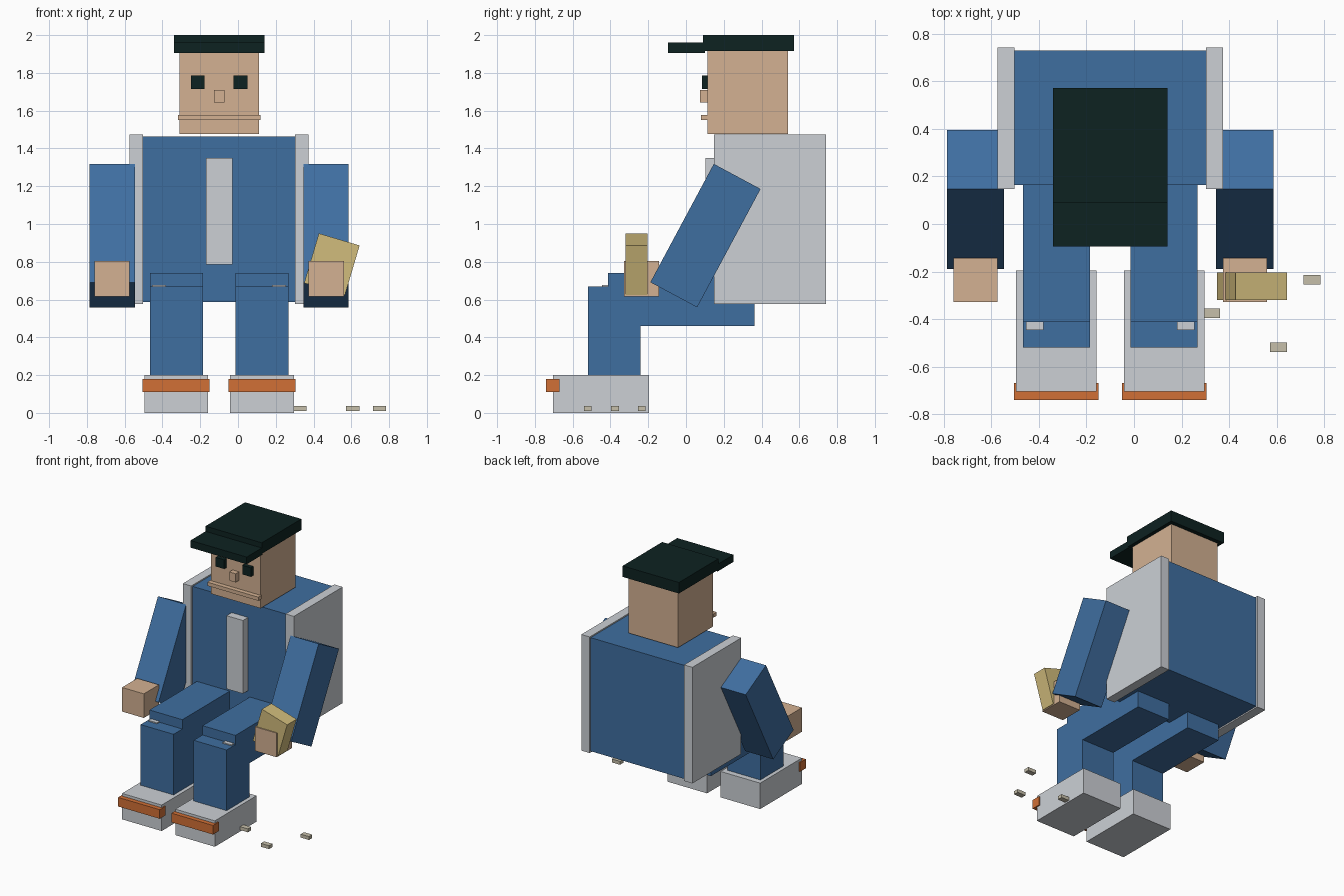
import bpy, math

if "Cube" in bpy.data.objects:
    bpy.data.objects.remove(bpy.data.objects["Cube"])


def lin(c):
    c /= 255
    return c / 12.92 if c <= 0.04045 else ((c + 0.055) / 1.055) ** 2.4


def mat(name, r, g, b):
    m = bpy.data.materials.new(name)
    m.diffuse_color = (lin(r), lin(g), lin(b), 1)
    m.use_nodes = True
    m.node_tree.nodes["Principled BSDF"].inputs["Base Color"].default_value = m.diffuse_color
    return m


BLUE = mat("denim blue", 63, 110, 160)
SKIN = mat("skin", 211, 177, 146)
GREY = mat("light grey", 204, 208, 213)
DARK = mat("dark green black", 13, 34, 33)
ORANGE = mat("orange", 209, 112, 54)
TAN = mat("straw yellow", 209, 188, 124)
CRUMB = mat("stone beige", 198, 191, 170)


def box(name, x, y, z, m, rot=(0, 0, 0)):
    """Box from (min, max) ranges, turned about its own centre."""
    rs = (x, y, z)
    bpy.ops.mesh.primitive_cube_add(size=1, location=[(a + b) / 2 for a, b in rs], rotation=rot)
    o = bpy.context.object
    o.name = name
    o.scale = [b - a for a, b in rs]
    bpy.ops.object.transform_apply(location=False, rotation=False, scale=True)
    o.data.materials.append(m)
    return o


AXIS = -0.10   # the body's mirror plane in x


def pair(name, x, y, z, m, rot=(0, 0, 0)):
    """Mirrored pair; x is the distance range from the body's middle."""
    box(name + "_left", (AXIS + x[0], AXIS + x[1]), y, z, m, rot)
    box(name + "_right", (AXIS - x[1], AXIS - x[0]), y, z, m, rot)


# cap
box("cap_crown", (-0.34, 0.14), (0.09, 0.572), (1.915, 2.0), DARK)
box("cap_brim", (-0.34, 0.14), (-0.094, 0.10), (1.905, 1.96), DARK)

# head and face
box("head", (-0.31, 0.112), (0.115, 0.54), (1.477, 1.93), SKIN)
pair("eye", (0.077, 0.15), (0.085, 0.13), (1.715, 1.785), DARK)
box("nose", (-0.127, -0.072), (0.075, 0.12), (1.643, 1.71), SKIN)
box("mouth", (-0.318, 0.118), (0.08, 0.12), (1.55, 1.578), SKIN)

# torso with side panels and front strip
box("torso", (-0.51, 0.31), (0.165, 0.73), (0.587, 1.463), BLUE)
pair("side_panel", (0.403, 0.474), (0.147, 0.742), (0.577, 1.473), GREY)
box("front_strip", (-0.17, -0.03), (0.103, 0.18), (0.785, 1.35), GREY)

# arms swung forward, and hands
pair("arm", (0.446, 0.686), (-0.0375, 0.2435), (0.583, 1.294), BLUE, (math.radians(-28.2), 0, 0))
pair("hand", (0.474, 0.66), (-0.328, -0.144), (0.617, 0.803), SKIN)

# paper bag held tilted, and crumbs on the ground
box("bag", (0.3845, 0.6095), (-0.32, -0.205), (0.65, 0.924), TAN, (0, math.radians(16.5), 0))
for i, (cx, cy) in enumerate([(0.327, -0.376), (0.608, -0.519), (0.749, -0.235)]):
    box(f"crumb_{i}", (cx - 0.035, cx + 0.035), (cy - 0.02, cy + 0.02), (0.011, 0.037), CRUMB)

# seated legs
pair("thigh", (0.086, 0.367), (-0.413, 0.363), (0.46, 0.74), BLUE)
pair("shin", (0.086, 0.367), (-0.52, -0.24), (0.19, 0.668), BLUE)
pair("knee_patch", (0.28, 0.354), (-0.445, -0.411), (0.667, 0.676), GREY)

# shoes with toe bands
pair("shoe", (0.058, 0.396), (-0.705, -0.196), (0.0, 0.2), GREY)
pair("toe_band", (0.05, 0.405), (-0.74, -0.67), (0.11, 0.18), ORANGE)
